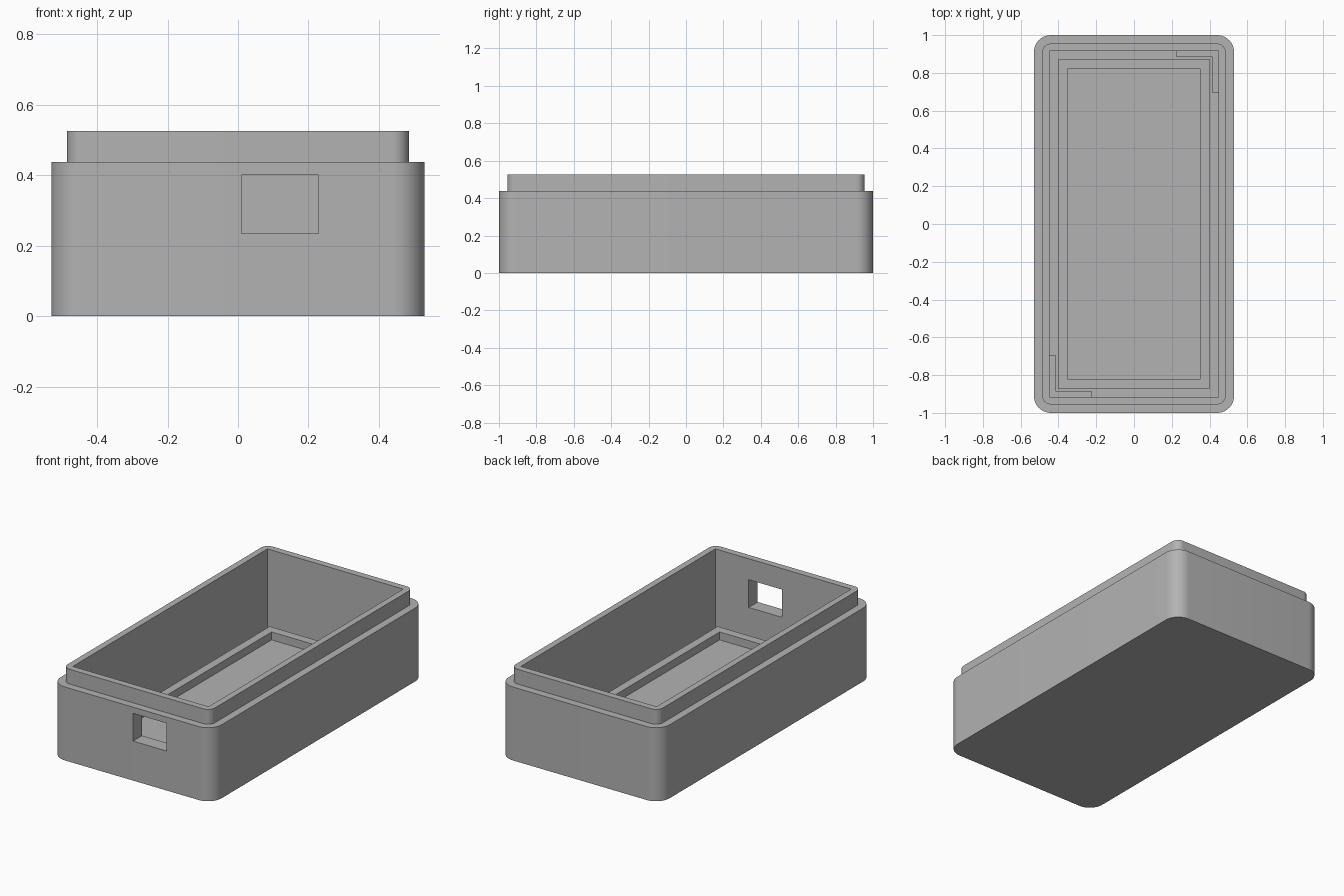
import bpy
import math

cube = bpy.data.objects.get("Cube")
if cube:
    bpy.data.objects.remove(cube, do_unlink=True)

# Single grey plastic
grey = bpy.data.materials.new("grey_plastic")
grey.use_nodes = True
colour = (0.45, 0.45, 0.45, 1)
grey.diffuse_color = colour
grey.node_tree.nodes["Principled BSDF"].inputs["Base Color"].default_value = colour


def outline(x0, x1, y0, y1, radius=0, steps=12):
    """Counter-clockwise rectangle, with rounded corners when radius > 0."""
    corners = [(x1, y1, -1, -1), (x0, y1, 1, -1), (x0, y0, 1, 1), (x1, y0, -1, 1)]
    points = []
    for i, (cx, cy, sx, sy) in enumerate(corners):
        if not radius:
            points.append((cx, cy))
            continue
        for k in range(steps + 1):
            a = math.pi / 2 * (i + k / steps)
            points.append((cx + radius * (sx + math.cos(a)),
                           cy + radius * (sy + math.sin(a))))
    return points


def centred(hx, hy, radius=0):
    return outline(-hx, hx, -hy, hy, radius)


def prism(name, points, z0, z1):
    n = len(points)
    verts = [(x, y, z) for z in (z0, z1) for x, y in points]
    faces = [list(range(n))[::-1], list(range(n, 2 * n))]
    faces += [(i, (i + 1) % n, n + (i + 1) % n, n + i) for i in range(n)]
    mesh = bpy.data.meshes.new(name)
    mesh.from_pydata(verts, [], faces)
    mesh.materials.append(grey)
    obj = bpy.data.objects.new(name, mesh)
    bpy.context.collection.objects.link(obj)
    return obj


def combine(target, other, operation):
    """Apply a boolean, then discard the second solid."""
    mod = target.modifiers.new("boolean", "BOOLEAN")
    mod.operation = operation
    mod.solver = "EXACT"
    mod.object = other
    bpy.ops.object.select_all(action="DESELECT")
    bpy.context.view_layer.objects.active = target
    target.select_set(True)
    bpy.ops.object.modifier_apply(modifier=mod.name)
    bpy.data.objects.remove(other, do_unlink=True)


FLOOR = 0.045
RIM = 0.437
TOP = 0.525

# Rounded case with a stepped lip, hollowed out
case = prism("case_shell", centred(0.53, 1.0, 0.09), 0, RIM)
combine(case, prism("lip", centred(0.485, 0.955, 0.045), RIM - 0.1, TOP), "UNION")
combine(case, prism("cavity", centred(0.447, 0.915), FLOOR, TOP + 0.1), "DIFFERENCE")

# Connector window in the front wall
window = prism("window", outline(0.01, 0.228, -1.1, -0.8), 0.235, 0.40)
combine(case, window, "DIFFERENCE")
bpy.ops.object.select_all(action="DESELECT")
case.select_set(True)
bpy.context.view_layer.objects.active = case
bpy.ops.object.shade_smooth_by_angle(angle=math.radians(30))

# Raised rectangular ridge on the floor
ridge = prism("floor_ridge", centred(0.402, 0.872), FLOOR - 0.01, 0.092)
combine(ridge, prism("ridge_hole", centred(0.353, 0.82), 0, 0.2), "DIFFERENCE")

# L-shaped corner brackets at two opposite corners
ell = [(0.447, 0.915), (0.222, 0.915), (0.222, 0.888),
       (0.414, 0.888), (0.414, 0.695), (0.447, 0.695)]
for name, s in (("back_left_bracket", 1), ("front_right_bracket", -1)):
    prism(name, [(s * x, s * y) for x, y in ell], FLOOR - 0.01, 0.13)
